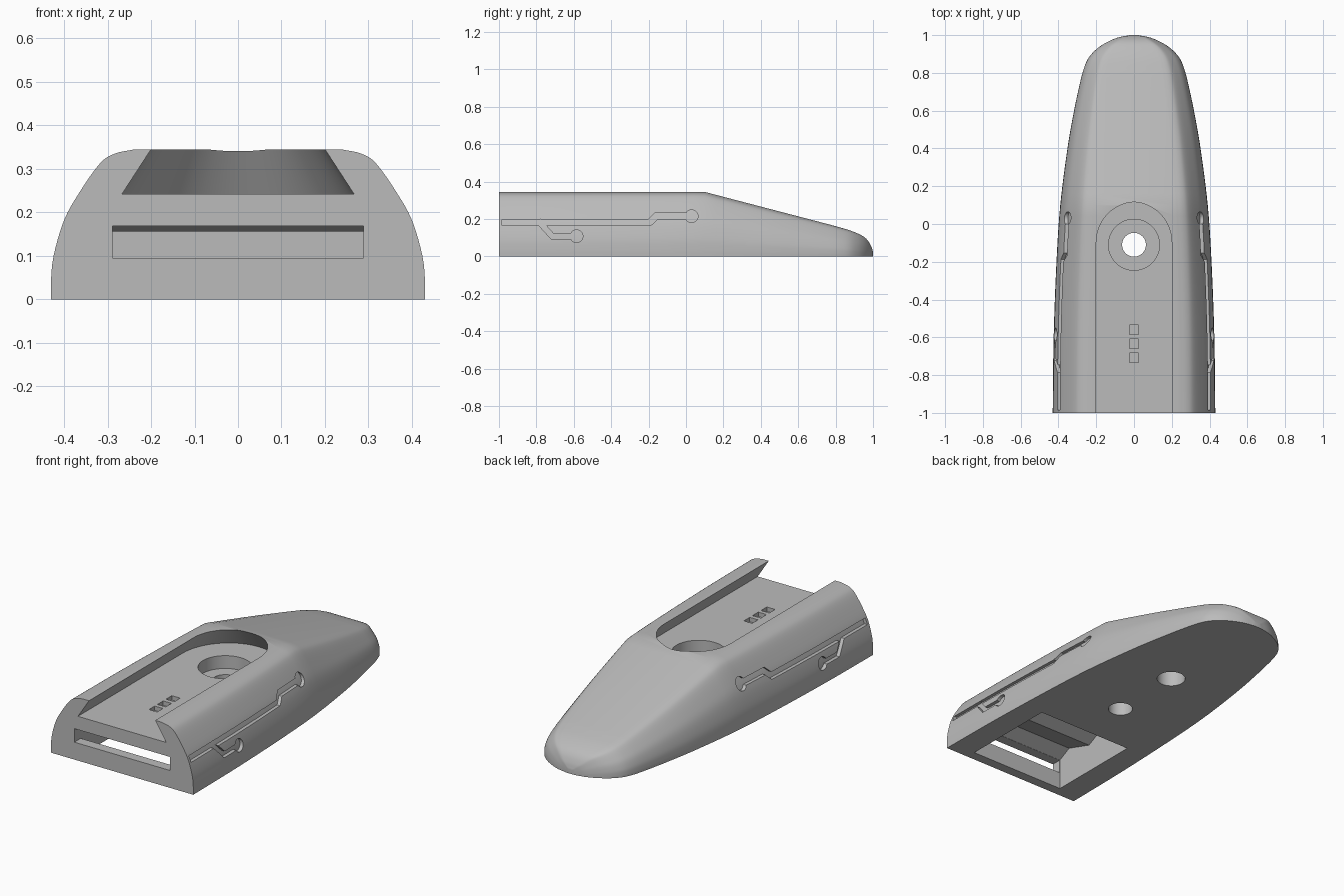
import bpy, bmesh, math
from mathutils import Vector

cube = bpy.data.objects.get("Cube")
if cube:
    bpy.data.objects.remove(cube, do_unlink=True)

grey = bpy.data.materials.new("matte_grey")
grey.use_nodes = True
grey.diffuse_color = (0.5, 0.5, 0.5, 1)
grey.node_tree.nodes["Principled BSDF"].inputs["Base Color"].default_value = (0.5, 0.5, 0.5, 1)


def spline(points, n):
    """Smooth curve through 2D points, n samples per span."""
    p = [Vector(q) for q in points]
    p = [2 * p[0] - p[1]] + p + [2 * p[-1] - p[-2]]
    out = []
    for a, b, c, d in zip(p, p[1:], p[2:], p[3:]):
        for i in range(n):
            t = i / n
            out.append(0.5 * (2 * b + (c - a) * t + (2 * a - 5 * b + 4 * c - d) * t**2
                              + (3 * b - a - 3 * c + d) * t**3))
    return out + [p[-2]]


def lookup(curve, y):
    for (y0, v0), (y1, v1) in zip(curve, curve[1:]):
        if y <= y1:
            return v0 + (v1 - v0) * (y - y0) / (y1 - y0)
    return curve[-1][1]


def loft(name, rings):
    """Closed solid through matching rings of points."""
    bm = bmesh.new()
    loops = [[bm.verts.new(co) for co in ring] for ring in rings]
    n = len(loops[0])
    for a, b in zip(loops, loops[1:]):
        for i in range(n):
            j = (i + 1) % n
            bm.faces.new((a[i], a[j], b[j], b[i]))
    bm.faces.new(loops[0])
    bm.faces.new(loops[-1])
    bmesh.ops.recalc_face_normals(bm, faces=bm.faces)
    mesh = bpy.data.meshes.new(name)
    bm.to_mesh(mesh)
    bm.free()
    mesh.materials.append(grey)
    ob = bpy.data.objects.new(name, mesh)
    bpy.context.collection.objects.link(ob)
    return ob


def prism_x(name, outline, half):
    return loft(name, [[(x, y, z) for y, z in outline] for x in (-half, half)])


def cylinder(name, y, r, z0, z1):
    ang = [math.tau * i / 48 for i in range(48)]
    return loft(name, [[(r * math.cos(a), y + r * math.sin(a), z) for a in ang] for z in (z0, z1)])


def box(name, x, y0, y1, z0, z1):
    return prism_x(name, [(y0, z0), (y1, z0), (y1, z1), (y0, z1)], x)


def combine(target, tool, operation="DIFFERENCE"):
    mod = target.modifiers.new("cut", "BOOLEAN")
    mod.operation, mod.object, mod.solver = operation, tool, "EXACT"
    bpy.context.view_layer.objects.active = target
    bpy.ops.object.modifier_apply(modifier=mod.name)
    bpy.data.objects.remove(tool, do_unlink=True)


# Hull curves: half section, plan half width and top height along the length
section = spline([(.43, 0), (.43, .04), (.424, .1), (.40, .182), (.364, .247),
                  (.318, .312), (.284, .335), (.238, .345)], 4)
plan = spline([(-1, .43), (-.6, .425), (-.2, .41), (.1, .39), (.4, .352), (.6, .317), (.75, .285),
               (.83, .263), (.88, .24), (.92, .205), (.95, .165), (.975, .117), (.99, .075), (1, .02)], 5)
height = [(-1, .345), (.1, .345)] + spline([(.8, .162), (.88, .138), (.94, .112),
                                            (.97, .088), (.99, .055), (1, .025)], 5)


def hull(name, inset):
    rings = []
    for y, w in plan:
        sx = max(w - inset, .005) / .43
        sz = lookup(height, y) / .345
        half = [(x * sx, z * sz) for x, z in section]
        rings.append([(x, y, z) for x, z in half] + [(-x, y, z) for x, z in reversed(half)])
    return loft(name, rings)


body = hull("body", 0)


# Undercut top channel with a rounded end
def channel_ring(z):
    grow = (.345 - z) * .65
    r = .2 + grow
    arch = [(r * math.cos(a), -.1 + (.213 + grow) * math.sin(a), z)
            for a in (math.pi * i / 40 for i in range(41))]
    return [(r, -1.1, z)] + arch + [(-r, -1.1, z)]


combine(body, loft("channel", [channel_ring(.242), channel_ring(.37)]))

# Counterbored through hole, blind hole below and three small square recesses
combine(body, cylinder("counterbore", -.11, .135, .172, .3))
combine(body, cylinder("through_hole", -.11, .063, -.1, .3))
combine(body, cylinder("blind_hole", .3, .073, -.1, .15))
for y in (-.56, -.635, -.708):
    combine(body, box("square_recess", .025, y - .025, y + .025, .218, .3))

# Underside compartment with a ridged ceiling, and the front slot leading into it
combine(body, prism_x("compartment", [(-.945, -.1), (-.945, .17), (-.87, .208), (-.71, .156),
                                      (-.62, .2), (-.4, .165), (-.4, -.1)], .29))
combine(body, box("front_slot", .289, -1.1, -.9, .095, .169))


# Engraved side traces ending in round pads
def ribbon(name, path, half):
    p = [Vector(q) for q in path]
    left, right = [], []
    for i, q in enumerate(p):
        d0 = (q - p[i - 1]).normalized() if i else (p[1] - q).normalized()
        d1 = (p[i + 1] - q).normalized() if i < len(p) - 1 else d0
        n0, n1 = Vector((-d0.y, d0.x)), Vector((-d1.y, d1.x))
        off = (n0 + n1) * half / (1 + n0.dot(n1))
        left.append(q + off)
        right.append(q - off)
    return prism_x(name, left + right[::-1], .6)


def pad(y, z):
    ang = [math.tau * i / 32 for i in range(32)]
    return prism_x("pad", [(y + .034 * math.cos(a), z + .034 * math.sin(a)) for a in ang], .61)


traces = ribbon("traces", [(-.985, .181), (-.195, .181), (-.16, .215), (.03, .215)], .0165)
branch = ribbon("branch", [(-.79, .19), (-.715, .108), (-.585, .108)], .0145)
for part in (branch, pad(.03, .215), pad(-.585, .108)):
    combine(traces, part, "UNION")
combine(traces, hull("inner_core", .02))
combine(body, traces)

# Smooth skin with crisp edges
bpy.ops.object.select_all(action="DESELECT")
body.select_set(True)
bpy.context.view_layer.objects.active = body
bpy.ops.object.shade_smooth_by_angle(angle=math.radians(30))
